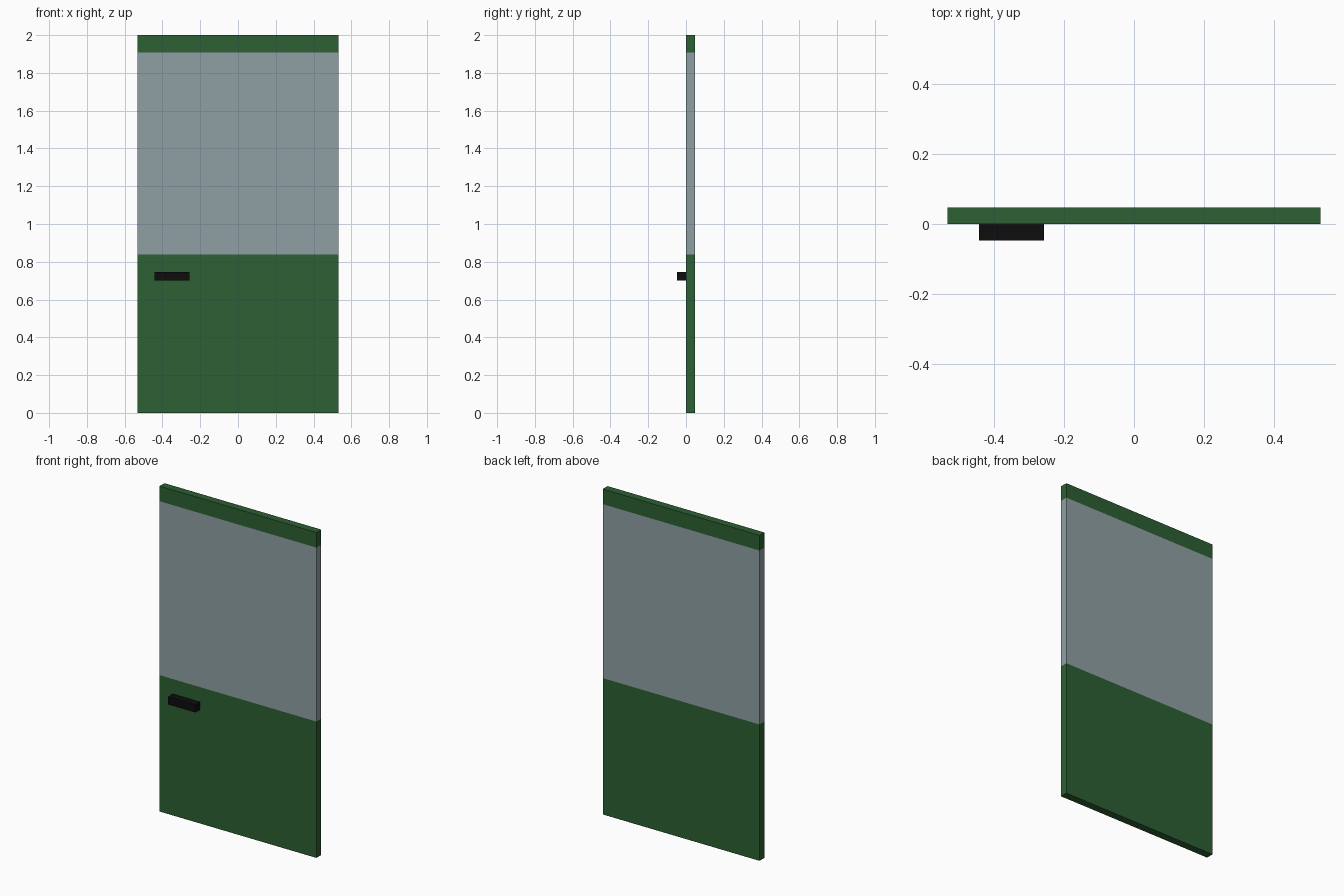
import bpy, bmesh
from mathutils import Vector

if "Cube" in bpy.data.objects:
    bpy.data.objects.remove(bpy.data.objects["Cube"])


def material(name, color):
    m = bpy.data.materials.new(name)
    m.diffuse_color = (*color, 1.0)
    m.use_nodes = True
    m.node_tree.nodes["Principled BSDF"].inputs["Base Color"].default_value = m.diffuse_color
    return m


green = material("dark green paint", (0.026, 0.115, 0.033))
glass = material("grey glass", (0.275, 0.352, 0.371))
black = material("black plastic", (0.004, 0.004, 0.004))


def box(name, low, high, mats, cuts=()):
    """Box between two corners, with optional horizontal cuts."""
    low, high = Vector(low), Vector(high)
    bm = bmesh.new()
    bmesh.ops.create_cube(bm, size=1)
    for v in bm.verts:
        v.co = (low + high) / 2 + v.co * (high - low)
    for z in cuts:
        bmesh.ops.bisect_plane(bm, geom=bm.verts[:] + bm.edges[:] + bm.faces[:],
                               plane_co=(0, 0, z), plane_no=(0, 0, 1))
    mesh = bpy.data.meshes.new(name)
    # Faces between the two cuts take the second material
    if len(cuts) == 2:
        for f in bm.faces:
            f.material_index = int(cuts[0] < f.calc_center_median().z < cuts[1])
    bm.to_mesh(mesh)
    bm.free()
    for m in mats:
        mesh.materials.append(m)
    obj = bpy.data.objects.new(name, mesh)
    bpy.context.collection.objects.link(obj)
    return obj


# Door slab: painted lower panel and top rail, with a glazed band between
box("door_panel", (-0.533, 0, 0), (0.533, 0.047, 2), [green, glass], cuts=(0.838, 1.907))

# Handle on the front face
box("door_handle", (-0.443, -0.047, 0.70), (-0.257, 0, 0.747), [black])
